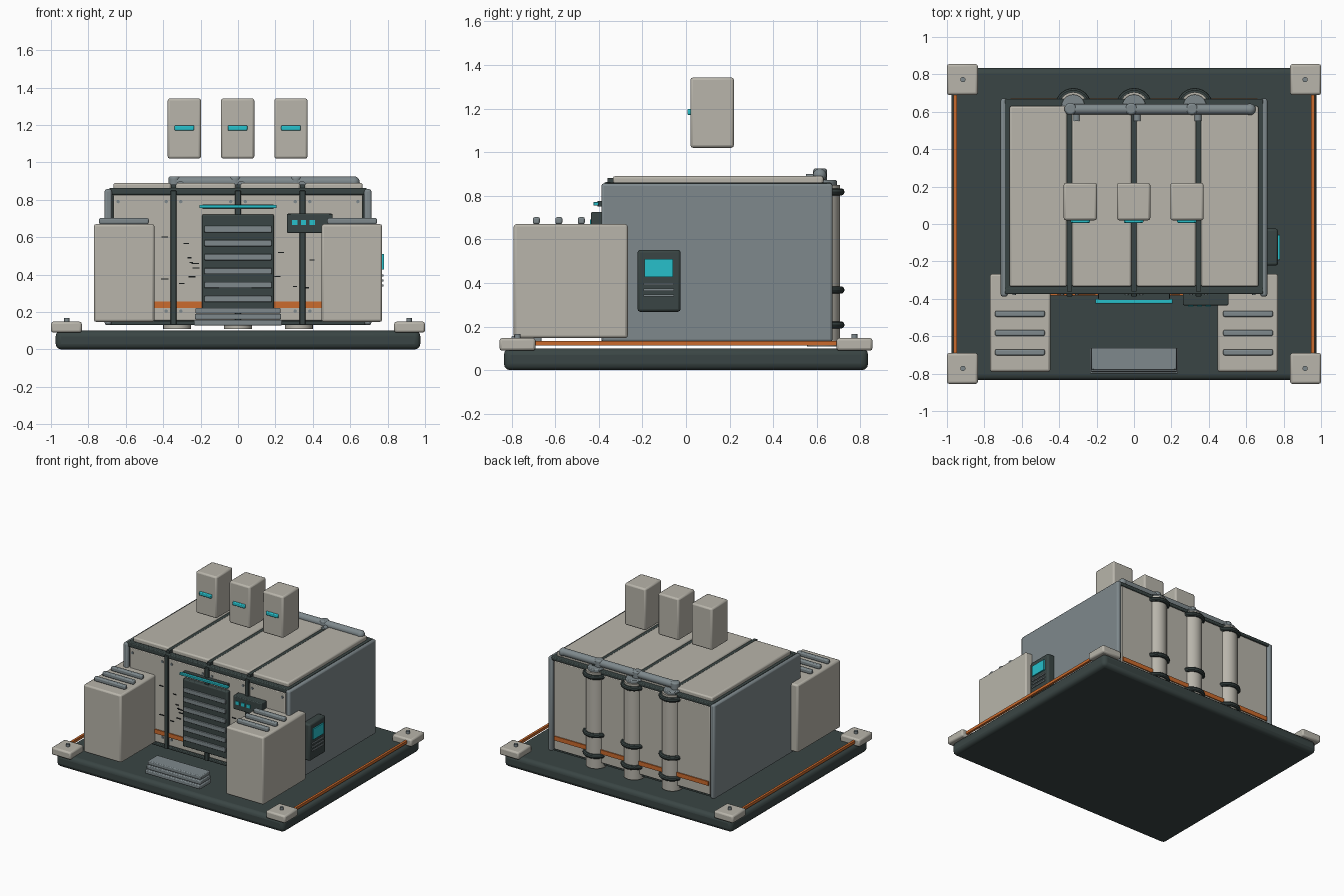
import bpy, math, random
from mathutils import Vector

if "Cube" in bpy.data.objects:
    bpy.data.objects.remove(bpy.data.objects["Cube"])
random.seed(4)


def material(name, rgb):
    m = bpy.data.materials.new(name)
    m.use_nodes = True
    m.diffuse_color = (*rgb, 1)
    m.node_tree.nodes["Principled BSDF"].inputs["Base Color"].default_value = (*rgb, 1)
    return m


BEIGE = material("warm panel", (0.48, 0.46, 0.405))
GREY = material("steel grey", (0.21, 0.25, 0.265))
DARK = material("dark slate", (0.042, 0.06, 0.058))
CYAN = material("cyan light", (0.02, 0.53, 0.6))
ORANGE = material("orange stripe", (0.6, 0.145, 0.026))
BLACK = material("black mark", (0.008, 0.01, 0.01))


def finish(name, mat, bevel=0, segments=2):
    ob = bpy.context.object
    ob.name = name
    ob.data.materials.append(mat)
    if bevel:
        mod = ob.modifiers.new("Bevel", "BEVEL")
        mod.width, mod.segments = bevel, segments
    bpy.ops.object.shade_smooth_by_angle()
    return ob


def box(name, mat, x, y, z, bevel=0, segments=2):
    """Box from its (low, high) span on each axis."""
    spans = (x, y, z)
    bpy.ops.mesh.primitive_cube_add(size=1, location=[(a + b) / 2 for a, b in spans])
    bpy.context.object.scale = [b - a for a, b in spans]
    bpy.ops.object.transform_apply(location=False, rotation=False)
    return finish(name, mat, bevel, segments)


def rod(name, mat, start, end, radius, bevel=0, sides=24):
    a, b = Vector(start), Vector(end)
    bpy.ops.mesh.primitive_cylinder_add(vertices=sides, radius=radius, depth=(b - a).length,
                                        location=(a + b) / 2)
    bpy.context.object.rotation_euler = (b - a).to_track_quat("Z", "Y").to_euler()
    return finish(name, mat, bevel)


def mid(c, half):
    return (c - half, c + half)


def side(s, a, b):
    return tuple(sorted((s * a, s * b)))


# Base slab, corner pads and edge stripes
box("base_slab", DARK, (-0.975, 0.975), (-0.835, 0.835), (0, 0.1), 0.03, 3)
for s in (-1, 1):
    box("edge_stripe", ORANGE, mid(s * 0.956, 0.009), (-0.7, 0.7), (0.113, 0.134))
    for t in (-1, 1):
        box("corner_pad", BEIGE, side(s, 0.835, 1), side(t, 0.69, 0.855), (0.09, 0.148), 0.012)
        rod("pad_bolt", GREY, (s * 0.915, t * 0.772, 0.145), (s * 0.915, t * 0.772, 0.167), 0.014)

# Main body: dark core between two steel side walls
box("body_core", DARK, (-0.69, 0.69), (-0.36, 0.645), (0.13, 0.86))
box("front_top_trim", DARK, (-0.69, 0.69), (-0.375, -0.34), (0.828, 0.862), 0.006)
box("rear_top_trim", DARK, (-0.69, 0.69), (0.63, 0.668), (0.835, 0.86), 0.006)
box("front_sill", DARK, (-0.68, 0.68), (-0.38, -0.35), (0.13, 0.152), 0.005)
for s in (-1, 1):
    box("side_wall", GREY, side(s, 0.675, 0.713), (-0.388, 0.672), (0.13, 0.857), 0.012)

# Panels in four bays on the front, rear and roof
edges = [-0.68, -0.345, 0, 0.345, 0.68]
for a, b in zip(edges, edges[1:]):
    bay = (a + 0.014, b - 0.014)
    box("front_panel", BEIGE, bay, (-0.373, -0.35), (0.155, 0.826), 0.005)
    box("rear_panel", BEIGE, bay, (0.63, 0.663), (0.15, 0.832), 0.005)
    box("roof_panel", BEIGE, bay, (-0.335, 0.63), (0.85, 0.89), 0.01)
    for bx in (bay[0] + 0.025, bay[1] - 0.025):
        for bz in (0.205, 0.79):
            rod("panel_bolt", GREY, (bx, -0.38, bz), (bx, -0.37, bz), 0.009, sides=12)
for x in edges[1:-1]:
    box("front_seam", DARK, mid(x, 0.015), (-0.388, -0.35), (0.132, 0.85), 0.004)
    box("roof_seam", DARK, mid(x, 0.013), (-0.36, 0.64), (0.855, 0.882))

# Orange bands round the body
box("front_band", ORANGE, (-0.66, 0.66), (-0.381, -0.36), (0.222, 0.255))
box("rear_band", ORANGE, (-0.66, 0.66), (0.65, 0.671), (0.222, 0.255))

# Shutter door with slats, light bar and steps
box("door", DARK, (-0.192, 0.192), (-0.405, -0.36), (0.2, 0.722), 0.008)
for i in range(6):
    box("door_slat", GREY, (-0.18, 0.18), (-0.415, -0.4), mid(0.27 + i * 0.0745, 0.017), 0.004)
box("door_light", CYAN, (-0.207, 0.207), (-0.425, -0.4), (0.755, 0.772), 0.004)
box("door_light_mount", DARK, (-0.19, 0.19), (-0.405, -0.36), (0.75, 0.775))
for i in range(3):
    box("door_step", GREY, mid(0, 0.235 - i * 0.004), (-0.8 + i * 0.01, -0.663),
        (0.128 + i * 0.032, 0.158 + i * 0.032), 0.006)

# Status display beside the door
box("status_display", DARK, (0.262, 0.505), (-0.435, -0.37), (0.622, 0.726), 0.006)
for x in (0.303, 0.35, 0.397):
    box("status_light", CYAN, mid(x, 0.014), (-0.441, -0.43), mid(0.678, 0.013))

# Short scratches on the front panels
for i in range(14):
    x, z = random.choice((-1, 1)) * random.uniform(0.21, 0.43), random.uniform(0.27, 0.68)
    box("scratch", BLACK, mid(x, random.uniform(0.008, 0.02)), (-0.378, -0.37), mid(z, 0.003))

# Front cabinets with top fins
for s in (-1, 1):
    box("front_cabinet", BEIGE, side(s, 0.447, 0.77), (-0.79, -0.267), (0.147, 0.67), 0.012)
    for y in (-0.48, -0.583, -0.686):
        box("cabinet_fin", GREY, side(s, 0.477, 0.743), mid(y, 0.016), (0.67, 0.702), 0.008)

# Control unit on the left wall
box("control_unit", DARK, (0.7, 0.77), (-0.222, -0.025), (0.268, 0.552), 0.012)
box("control_screen", CYAN, (0.765, 0.78), (-0.19, -0.06), (0.428, 0.51))
for z in (0.342, 0.369, 0.396):
    box("control_slot", GREY, (0.765, 0.777), (-0.195, -0.055), mid(z, 0.005))

# Rear pipes with rings, caps, elbows and roof tubes
for x in (-0.325, 0, 0.325):
    rod("rear_pipe", BEIGE, (x, 0.63, 0.11), (x, 0.63, 0.85), 0.075)
    rod("pipe_cap", GREY, (x, 0.63, 0.845), (x, 0.63, 0.872), 0.062, 0.006)
    for z in (0.208, 0.368, 0.818):
        bpy.ops.mesh.primitive_torus_add(major_radius=0.08, minor_radius=0.017, major_segments=32,
                                         minor_segments=10, location=(x, 0.63, z))
        finish("pipe_ring", DARK)
    rod("tube_elbow", GREY, (x - 0.015, 0.615, 0.85), (x - 0.015, 0.615, 0.925), 0.032, 0.01)
    rod("elbow_foot", GREY, (x + 0.017, 0.55, 0.88), (x + 0.017, 0.615, 0.88), 0.02)
    rod("roof_tube", GREY, (x - 0.005, 0.613, 0.896), (x + 0.295, 0.613, 0.896), 0.028)
bpy.ops.mesh.primitive_uv_sphere_add(segments=20, ring_count=12, radius=0.031,
                                     location=(0.62, 0.613, 0.894))
finish("tube_end", GREY)

# Floating modules above the roof
for x in (-0.287, -0.002, 0.283):
    box("floating_module", BEIGE, mid(x, 0.089), (0.02, 0.22), (1.02, 1.342), 0.012)
    box("module_light", CYAN, mid(x, 0.052), (0.006, 0.025), mid(1.184, 0.014), 0.006)
